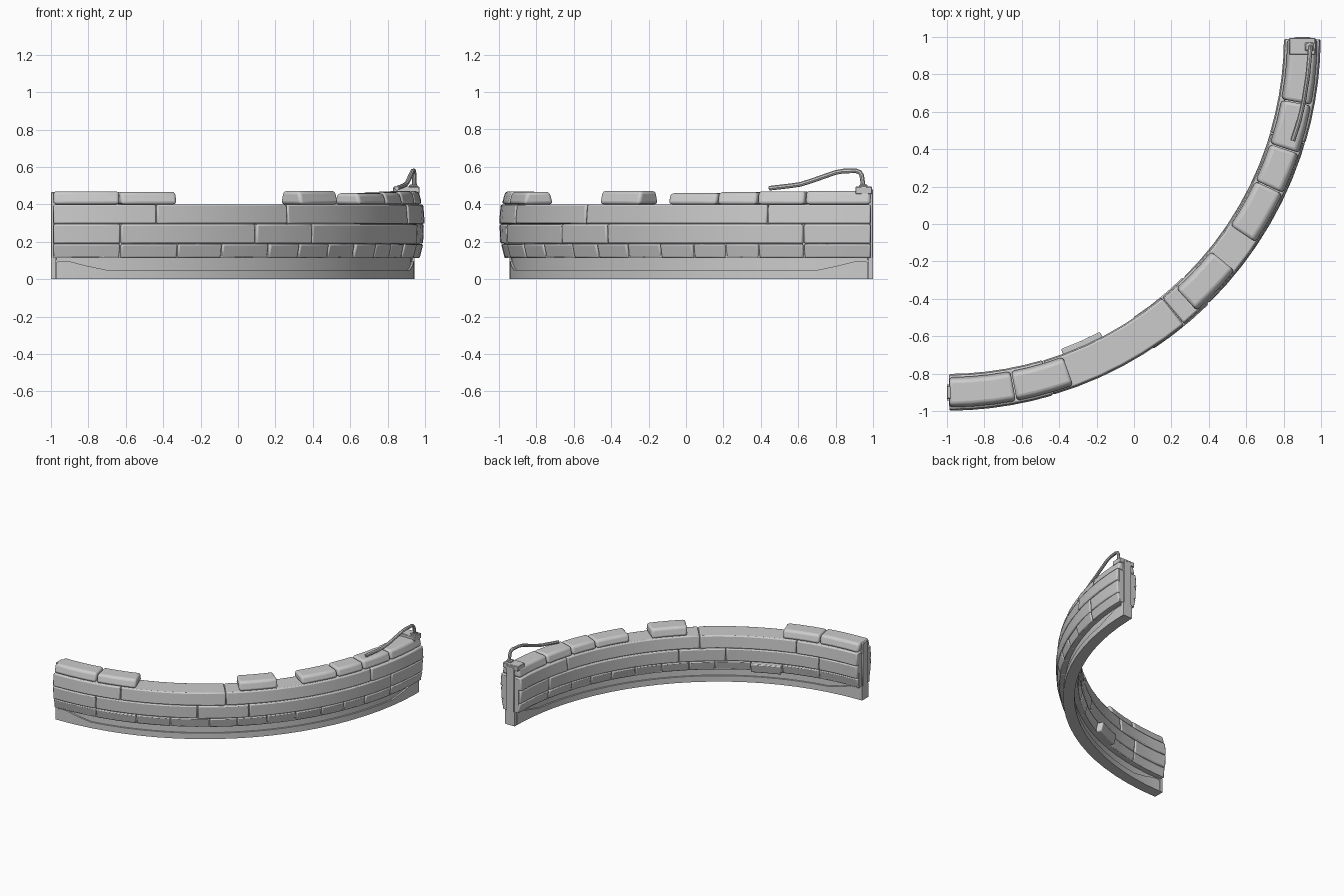
import bpy, bmesh, math
from mathutils import Vector

if "Cube" in bpy.data.objects:
    bpy.data.objects.remove(bpy.data.objects["Cube"])

CX, CY = -1.0, 1.0     # centre of the quarter circle


def pt(r, deg, z):
    a = math.radians(deg)
    return Vector((CX + r * math.sin(a), CY - r * math.cos(a), z))


def finish(ob, bevel, segs=2):
    if bevel:
        m = ob.modifiers.new("bevel", 'BEVEL')
        m.width, m.segments = bevel, segs
        m.limit_method, m.angle_limit = 'ANGLE', math.radians(40)
    bpy.context.view_layer.objects.active = ob
    ob.select_set(True)
    bpy.ops.object.shade_smooth_by_angle(angle=math.radians(35))
    ob.select_set(False)


def loft(name, rings, bevel=0.0, segs=2):
    bm = bmesh.new()
    vs = [[bm.verts.new(p) for p in ring] for ring in rings]
    n = len(vs[0])
    for a, b in zip(vs, vs[1:]):
        for i in range(n):
            bm.faces.new((a[i], a[(i + 1) % n], b[(i + 1) % n], b[i]))
    bm.faces.new(vs[0])
    bm.faces.new(vs[-1])
    bmesh.ops.recalc_face_normals(bm, faces=bm.faces)
    me = bpy.data.meshes.new(name)
    bm.to_mesh(me)
    bm.free()
    ob = bpy.data.objects.new(name, me)
    bpy.context.collection.objects.link(ob)
    finish(ob, bevel, segs)
    return ob


def arc(name, a0, a1, prof, bevel=0.0, step=4.0, segs=2):
    """Sweep an (r, z) profile around the wall's centre."""
    n = max(1, math.ceil((a1 - a0) / step))
    angs = [a0 + (a1 - a0) * i / n for i in range(n + 1)]
    return loft(name, [[pt(r, a, z) for r, z in prof] for a in angs], bevel, segs)


def box(name, x0, x1, y0, y1, z0, z1, bevel=0.004):
    q = [(x0, y0), (x1, y0), (x1, y1), (x0, y1)]
    return loft(name, [[Vector((x, y, z)) for x, y in q] for z in (z0, z1)], bevel, 1)


# plinth and hidden core behind the stone joints
arc("plinth", 0, 90, [(1.87, 0), (1.93, 0), (1.93, 0.115), (1.87, 0.115)])
arc("wall_core", 0.3, 89.7, [(1.83, 0.113), (1.97, 0.113), (1.975, 0.39), (1.825, 0.39)])

# plinth trim on both faces, rising towards each end
trim = [(0.9, 0.092), (1.4, 0.097), (2.8, 0.096), (5.6, 0.072), (9, 0.048)]
trim += [(a, 0.048) for a in range(13, 78, 4)]
trim += [(90 - a, z) for a, z in reversed(trim[:5])]
for name, ra, rb in (("plinth_trim_outer", 1.925, 1.943), ("plinth_trim_inner", 1.857, 1.875)):
    loft(name, [[pt(ra, a, 0), pt(rb, a, 0), pt(rb, a, z), pt(ra, a, z)] for a, z in trim])
for i, (a0, a1) in enumerate(((0, 0.8), (89.2, 90))):
    arc(f"plinth_end_{i}", a0, a1, [(1.857, 0), (1.943, 0), (1.943, 0.115), (1.857, 0.115)])

# stone courses: z range, half widths at bottom and top, joint angles
courses = [
    (0.112, 0.188, 0.072, 0.091, [0.3, 10.8, 20, 27.5, 36, 42, 48.5, 55, 61, 66.5, 72, 79.2, 89.7]),
    (0.190, 0.294, 0.093, 0.097, [0.3, 10.8, 33.4, 44.5, 79.2, 89.7]),
    (0.296, 0.399, 0.096, 0.088, [0.3, 16.5, 39.5, 73.5, 89.7]),
]
GAP = 0.08
for c, (z0, z1, w0, w1, joints) in enumerate(courses):
    for i, (a0, a1) in enumerate(zip(joints, joints[1:])):
        d = 0.003 * ((i * 2 + c) % 3 - 1)
        inner = 0.035 if (c == 0 and i == 2) else 0.0
        prof = [(1.90 - w0 - d - inner, z0), (1.90 + w0 + d, z0),
                (1.90 + w1 + d, z1), (1.90 - w1 - d - inner, z1)]
        arc(f"course_{c + 1}_stone_{i + 1}", a0 + GAP, a1 - GAP, prof, 0.009)

# broken top course
top = [(0.3, 10.8, 0.47), (10.8, 20, 0.467), (42.3, 51, 0.472), (56.3, 65, 0.46),
       (65, 71.7, 0.465), (71.7, 79.4, 0.47), (79.4, 89.7, 0.472)]
for i, (a0, a1, z) in enumerate(top):
    prof = [(1.815, 0.400), (1.985, 0.400), (1.966, z), (1.834, z)]
    arc(f"top_stone_{i + 1}", a0 + GAP, a1 - GAP, prof, 0.018, segs=3)

# end connector strips and cap plate under the rail
box("left_end_strip", -1.0, -0.97, -0.935, -0.865, 0.1, 0.465)
box("right_end_strip", 0.865, 0.935, 0.97, 1.0, 0.1, 0.48)
box("cap_plate", 0.83, 0.97, 0.905, 0.995, 0.455, 0.495)
box("rail_foot", 0.915, 0.96, 0.925, 0.97, 0.49, 0.505)

# bent hand rail
path = [(1.945, 88.5, 0.485), (1.943, 88.2, 0.555), (1.942, 87.9, 0.572), (1.942, 87.3, 0.579),
        (1.94, 85.3, 0.578), (1.94, 84, 0.570), (1.938, 80, 0.523), (1.937, 78.3, 0.506),
        (1.935, 76.5, 0.498), (1.93, 73.3, 0.486)]
cu = bpy.data.curves.new("hand_rail", 'CURVE')
cu.dimensions = '3D'
cu.bevel_depth, cu.bevel_resolution, cu.use_fill_caps = 0.0125, 2, True
sp = cu.splines.new('POLY')
sp.points.add(len(path) - 1)
for p, (r, a, z) in zip(sp.points, path):
    p.co = (*pt(r, a, z), 1)
rail = bpy.data.objects.new("hand_rail", cu)
bpy.context.collection.objects.link(rail)
bpy.context.view_layer.objects.active = rail
rail.select_set(True)
bpy.ops.object.convert(target='MESH')
finish(bpy.context.view_layer.objects.active, 0)
